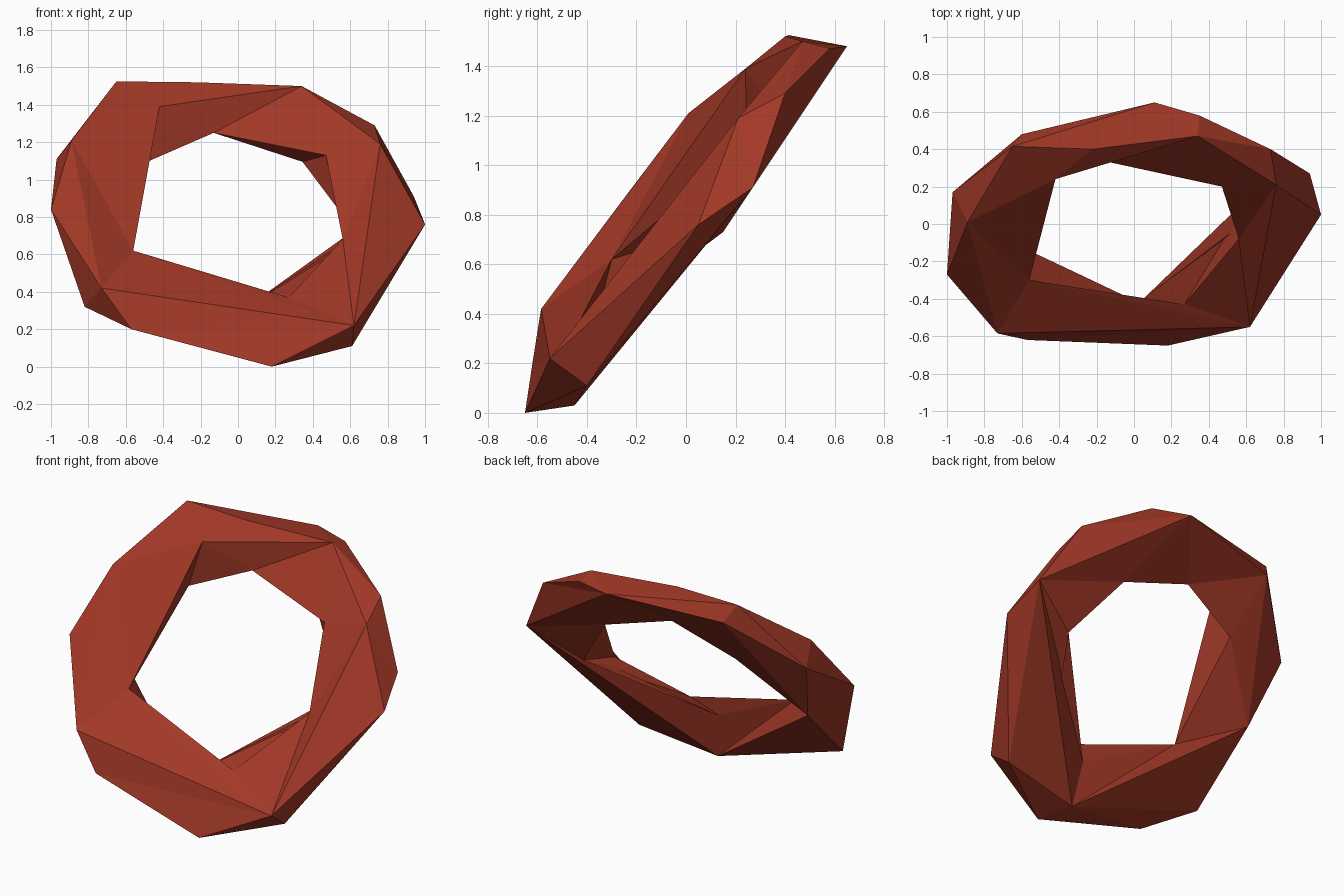
import bpy
import bmesh
from mathutils import Vector

if "Cube" in bpy.data.objects:
    bpy.data.objects.remove(bpy.data.objects["Cube"], do_unlink=True)

# Corners shared by two neighbouring rims
hole_left = (-0.56, -0.30, 0.62)
hole_top = (-0.13, 0.33, 1.25)
back_top_left = (-0.60, 0.48, 1.42)
back_top = (0.11, 0.65, 1.48)
back_right = (0.94, 0.27, 0.91)

# Rims of the faceted ring, each running clockwise from the lower left
front_rim = [(-0.73, -0.585, 0.42), (-0.89, 0.01, 1.21), (-0.65, 0.415, 1.525),
             (-0.22, 0.40, 1.52), (0.34, 0.47, 1.50), (0.76, 0.21, 1.19),
             (0.62, -0.55, 0.22)]
hole_front = [hole_left, (-0.42, 0.24, 1.39), hole_top, (0.47, 0.20, 1.13),
              (0.56, -0.08, 0.68), (0.27, -0.43, 0.37)]
hole_back = [hole_left, (-0.52, 0.245, 1.08), hole_top, (0.345, 0.32, 1.095),
             (0.62, 0.15, 0.73), (0.05, -0.40, 0.32)]
back_rim = [(-0.86, 0, 0.715), back_top_left, back_top, back_right,
            (0.09, -0.45, 0.03)]
outer_ridge = [(-1, -0.27, 0.84), (-0.97, 0.17, 1.11), back_top_left, back_top,
               (0.35, 0.58, 1.47), (0.73, 0.40, 1.29), back_right,
               (1, 0.05, 0.76), (0.61, -0.40, 0.11), (0.18, -0.65, 0),
               (-0.57, -0.62, 0.20), (-0.82, -0.41, 0.32)]

bm = bmesh.new()
corners = {}


def corner(point):
    if point not in corners:
        corners[point] = bm.verts.new(Vector(point))
    return corners[point]


def zip_rims(p, q, steps):
    """Bridge two closed rims with triangles; each step advances rim p or q."""
    i = j = 0
    for step in steps:
        a, b = p[i % len(p)], q[j % len(q)]
        if step == "p":
            i += 1
            c = p[i % len(p)]
        else:
            j += 1
            c = q[j % len(q)]
        if len({a, b, c}) == 3:
            bm.faces.new([corner(v) for v in (a, b, c)])


# Front face, hole wall, back face and the two outer bands
zip_rims(front_rim, hole_front, "pqpppqqpqpqqp")
zip_rims(hole_front, hole_back, "pqpqpqqppqpq")
zip_rims(hole_back, back_rim, "pqpqpqppqpq")
zip_rims(back_rim, outer_ridge, "qqpqpqqqpqqpqqqpq")
zip_rims(outer_ridge, front_rim, "qpqppqqppqppqpppqpp")
bmesh.ops.recalc_face_normals(bm, faces=bm.faces[:])

mesh = bpy.data.meshes.new("faceted_ring")
bm.to_mesh(mesh)
bm.free()
ring = bpy.data.objects.new("faceted_ring", mesh)
bpy.context.collection.objects.link(ring)

# Flat brick red
red = bpy.data.materials.new("brick_red")
red.use_nodes = True
red.diffuse_color = (0.36, 0.04, 0.02, 1)
red.node_tree.nodes["Principled BSDF"].inputs["Base Color"].default_value = red.diffuse_color
mesh.materials.append(red)
